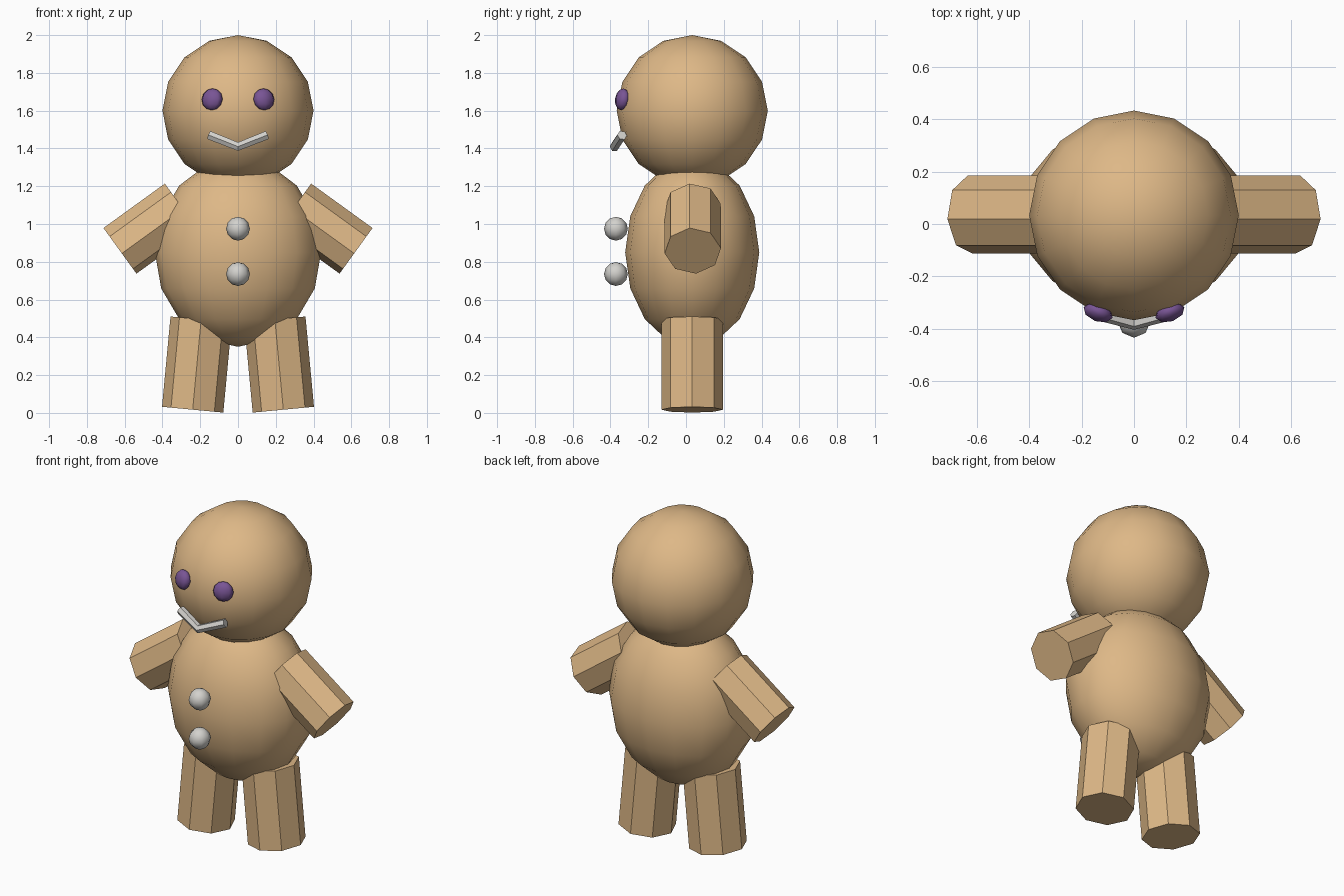
import bpy, bmesh, math
from mathutils import Vector, Matrix

cube = bpy.data.objects.get("Cube")
if cube:
    bpy.data.objects.remove(cube, do_unlink=True)

MID_Y = 0.033


def material(name, colour):
    m = bpy.data.materials.new(name)
    m.use_nodes = True
    m.diffuse_color = (*colour, 1)
    m.node_tree.nodes["Principled BSDF"].inputs["Base Color"].default_value = (*colour, 1)
    return m


dough = material("gingerbread tan", (0.73, 0.479, 0.242))
purple = material("eye purple", (0.19, 0.09, 0.30))
icing = material("icing grey", (0.65, 0.64, 0.61))


def finish(name, bm, mat, smooth=False):
    bmesh.ops.recalc_face_normals(bm, faces=bm.faces)
    mesh = bpy.data.meshes.new(name)
    bm.to_mesh(mesh)
    bm.free()
    mesh.materials.append(mat)
    for p in mesh.polygons:
        p.use_smooth = smooth
    ob = bpy.data.objects.new(name, mesh)
    bpy.context.collection.objects.link(ob)
    return ob


def ball(name, centre, radii, mat, segments=16, rings=8, turn=None):
    bm = bmesh.new()
    bmesh.ops.create_uvsphere(bm, u_segments=segments, v_segments=rings, radius=1)
    m = Matrix.Translation(centre) @ (turn or Matrix()) @ Matrix.Diagonal((*radii, 1))
    bmesh.ops.transform(bm, matrix=m, verts=bm.verts)
    return finish(name, bm, mat, smooth=True)


def tube(name, rings, mat):
    """Skin a list of equal rings of points and cap both ends."""
    bm = bmesh.new()
    loops = [[bm.verts.new(p) for p in ring] for ring in rings]
    n = len(loops[0])
    for a, b in zip(loops, loops[1:]):
        for i in range(n):
            j = (i + 1) % n
            bm.faces.new((a[i], a[j], b[j], b[i]))
    bm.faces.new(loops[0])
    bm.faces.new(loops[-1])
    return finish(name, bm, mat)


def ring(centre, u, v, radius, sides, offset=0):
    """Regular polygon around centre, in the plane of u and v."""
    angles = [offset + math.tau * i / sides for i in range(sides)]
    return [Vector(centre) + radius * (u * math.cos(a) + v * math.sin(a)) for a in angles]


def limb(name, start, end, radius, offset=0):
    start, end = Vector(start), Vector(end)
    v = Vector((0, 1, 0))
    u = v.cross((end - start).normalized())
    if u.z < 0:
        u = -u
    tube(name, [ring(p, u, v, radius, 8, offset) for p in (start, end)], dough)


# Head and body
ball("head", (0, MID_Y, 1.6), (0.4, 0.4, 0.4), dough)
ball("body", (0, MID_Y, 0.85), (0.44, 0.355, 0.5), dough)

# Limbs and eyes, one per side
for side, s in (("left", 1), ("right", -1)):
    limb(side + "_arm", (s * 0.30, 0.036, 1.093), (s * 0.625, 0.036, 0.858),
         0.15, math.radians(-6.5))
    limb(side + "_leg", (s * 0.195, MID_Y, 0.495), (s * 0.24, MID_Y, 0.017), 0.163)
    out = Vector((s * 0.137, -0.371, 0.06))
    turn = out.to_track_quat('-Y', 'Z').to_matrix().to_4x4()
    ball(side + "_eye", out + Vector((0, MID_Y, 1.6)), (0.059, 0.035, 0.058),
         purple, 8, 6, turn)

# Buttons
for name, z in (("upper_button", 0.975), ("lower_button", 0.735)):
    ball(name, (0, -0.371, z), (0.063, 0.063, 0.063), icing, 8, 6)

# Mouth: a bent hexagonal rod, mitred in the middle
front = Vector((0, -1, 0))
mouth = []
for s in (-1, 0, 1):
    centre = Vector((s * 0.152, -0.378 + abs(s) * 0.04, 1.41 + abs(s) * 0.06))
    along = Vector((1, s * 0.26, s * 0.39)).normalized()
    u = (front - along * front.dot(along)).normalized()
    mouth.append(ring(centre, u, along.cross(u), 0.026, 6))
tube("mouth", mouth, icing)
